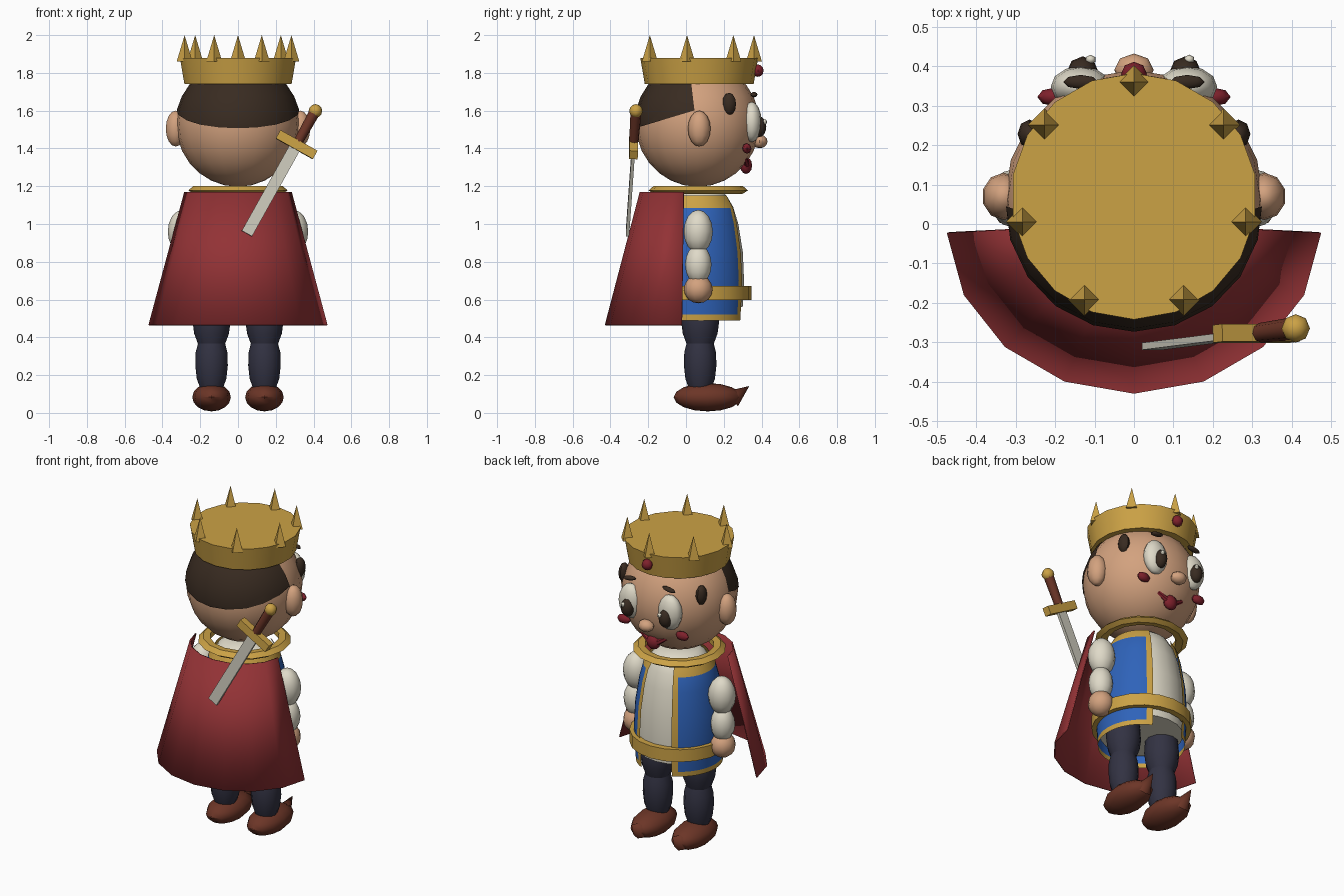
import bpy, bmesh, math
from mathutils import Vector, Matrix

if "Cube" in bpy.data.objects:
    bpy.data.objects.remove(bpy.data.objects["Cube"])


def material(name, r, g, b):
    m = bpy.data.materials.new(name)
    m.diffuse_color = (r, g, b, 1)
    m.use_nodes = True
    m.node_tree.nodes["Principled BSDF"].inputs["Base Color"].default_value = (r, g, b, 1)
    return m


SKIN = material("skin", .65, .36, .21)
HAIR = material("dark brown", .04, .024, .015)
GOLD = material("gold", .60, .36, .06)
CAPE = material("cape red", .29, .032, .036)
RUBY = material("ruby red", .21, .015, .025)
BLUE = material("royal blue", .028, .125, .49)
WHITE = material("off white", .74, .70, .58)
NAVY = material("navy", .032, .032, .055)
LEATHER = material("leather brown", .15, .036, .02)
STEEL = material("steel", .62, .60, .51)

CY = .065  # the body axis lies slightly off centre


def finish(name, bm, mats, angle=45):
    me = bpy.data.meshes.new(name)
    bm.normal_update()
    bm.to_mesh(me)
    bm.free()
    ob = bpy.data.objects.new(name, me)
    bpy.context.collection.objects.link(ob)
    for m in mats if isinstance(mats, list) else [mats]:
        me.materials.append(m)
    if angle:
        bpy.ops.object.select_all(action='DESELECT')
        ob.select_set(True)
        bpy.context.view_layer.objects.active = ob
        bpy.ops.object.shade_smooth_by_angle(angle=math.radians(angle))
    return ob


def ball(name, loc, size, mat, u=12, v=8, rot=Matrix()):
    bm = bmesh.new()
    bmesh.ops.create_uvsphere(bm, u_segments=u, v_segments=v, radius=1)
    bm.transform(Matrix.Translation(loc) @ rot @ Matrix.Diagonal((*size, 1)))
    return finish(name, bm, mat)


def cone(name, start, end, r1, r2, mat, n=8, angle=50):
    start, end = Vector(start), Vector(end)
    axis = end - start
    bm = bmesh.new()
    bmesh.ops.create_cone(bm, cap_ends=True, segments=n, radius1=r1, radius2=r2, depth=axis.length)
    bm.transform(Matrix.Translation((start + end) / 2) @ axis.to_track_quat('Z', 'Y').to_matrix().to_4x4())
    return finish(name, bm, mat, angle)


def box(name, size, mat, matrix):
    bm = bmesh.new()
    bmesh.ops.create_cube(bm, size=1)
    bm.transform(matrix @ Matrix.Diagonal((*size, 1)))
    return finish(name, bm, mat, 0)


def lathe(name, profile, mats, centre=(0, CY), n=20, a0=90, a1=450, rule=None, closed=False, angle=40):
    """Sweep (radius, z) points around a vertical axis; rule picks a material per (column, row)."""
    bm = bmesh.new()
    cols = []
    for i in range(n + 1):
        a = math.radians(a0 + (a1 - a0) * i / n)
        cols.append([bm.verts.new((centre[0] + r * math.cos(a), centre[1] + r * math.sin(a), z))
                     for r, z in profile])
    rows = len(profile)
    for i in range(n):
        for j in range(rows if closed else rows - 1):
            k = (j + 1) % rows
            f = bm.faces.new((cols[i][j], cols[i + 1][j], cols[i + 1][k], cols[i][k]))
            if rule:
                f.material_index = rule(i, j)
    bmesh.ops.remove_doubles(bm, verts=bm.verts, dist=1e-5)
    return finish(name, bm, mats, angle)


# Head, nose and hair
HEAD = (0, CY - .003, 1.53)
ball("head", HEAD, (.328, .328, .333), SKIN, 20, 14)
ball("nose", (0, .39, 1.437), (.05, .042, .036), SKIN, 8, 6)
bm = bmesh.new()
bmesh.ops.create_uvsphere(bm, u_segments=20, v_segments=14, radius=.335)
bm.transform(Matrix.Translation(HEAD))
for point, normal in (((0, .045, 1.6), (0, 1, .12)), ((0, -.26, 1.51), (0, .3, -1))):
    bmesh.ops.bisect_plane(bm, geom=bm.verts[:] + bm.edges[:] + bm.faces[:],
                           plane_co=point, plane_no=normal, clear_outer=True)
finish("hair", bm, HAIR)

# Paired facial features
for s, side in ((-1, "right"), (1, "left")):
    ball(side + "_ear", (s * .33, .07, 1.505), (.055, .06, .095), SKIN, 10, 8)
    ball(side + "_sideburn", (s * .265, .228, 1.635), (.03, .037, .06), HAIR, 8, 6)
    ball(side + "_eye", (s * .135, .348, 1.54), (.076, .052, .107), WHITE)
    ball(side + "_pupil", (s * .13, .385, 1.515), (.04, .04, .056), HAIR, 8, 8)
    ball(side + "_eye_glint", (s * .125 + .015, .417, 1.54), (.014, .012, .015), WHITE, 6, 4)
    ball(side + "_eyebrow", (s * .135, .36, 1.685), (.045, .018, .013), HAIR, 8, 6,
         Matrix.Rotation(s * .15, 4, 'Y'))
    ball(side + "_cheek", (s * .2, .322, 1.40), (.045, .024, .028), RUBY, 8, 4)
    cone(side + "_smile", (s * .03, .322, 1.315), (s * .085, .312, 1.35), .016, .012, RUBY, 6)
ball("mouth", (0, .318, 1.31), (.045, .032, .045), RUBY, 8, 6)

# Crown: closed flared band, seven spikes and a gem
lathe("crown_band", [(0, 1.74), (.288, 1.74), (.312, 1.88), (0, 1.88)], GOLD, (0, .07), 18)
for k in range(7):
    a = math.radians(90 + k * 360 / 7)
    x, y = .29 * math.cos(a), .07 + .29 * math.sin(a)
    cone(f"crown_spike_{k + 1}", (x, y, 1.86), (x, y, 2.0), .042, 0, GOLD, 4, 0)
ball("crown_gem", (0, .38, 1.812), (.033, .031, .033), RUBY, 8, 6)

# Shirt, open tunic with gold edging, belt and collar
lathe("shirt", [(0, .56), (.235, .56), (.243, .68), (.236, .85), (.212, 1.0), (.185, 1.09),
                (.15, 1.15), (.11, 1.18), (0, 1.18)], WHITE)
COLS = 38
tunic = [(.245, .49), (.247, .52), (.252, .6), (.256, .7), (.248, .85), (.225, 1.0), (.203, 1.085), (.165, 1.15)]
lathe("tunic", tunic, [BLUE, GOLD], n=COLS, a0=115, a1=425,
      rule=lambda i, j: int(i == 0 or i == COLS - 1 or j == 0 or j == len(tunic) - 2))
lathe("belt", [(.245, .597), (.281, .597), (.281, .673), (.245, .673)], GOLD, closed=True)
lathe("collar", [(.195, 1.165), (.235, 1.16), (.263, 1.178), (.235, 1.202), (.195, 1.2)], GOLD, closed=True, n=16)

# Arms and legs
for s, side in ((-1, "right"), (1, "left")):
    ball(side + "_upper_sleeve", (s * .292, CY, .96), (.08, .077, .115), WHITE)
    ball(side + "_lower_sleeve", (s * .298, CY, .785), (.07, .07, .105), WHITE)
    ball(side + "_hand", (s * .298, CY, .655), (.073, .076, .075), SKIN, 10, 8)
    c = (s * .14, .075)
    lathe(side + "_thigh", [(0, .36), (.07, .36), (.092, .42), (.1, .48), (.095, .56), (.05, .6), (0, .6)],
          NAVY, c, 12)
    lathe(side + "_shin", [(0, .12), (.06, .13), (.078, .18), (.086, .25), (.084, .32), (.07, .375), (0, .375)],
          NAVY, c, 12)
    ball(side + "_boot", (s * .14, .115, .083), (.102, .18, .075), LEATHER)
    cone(side + "_boot_toe", (s * .14, .245, .075), (s * .14, .335, .142), .05, 0, LEATHER, 8)

# Cape: an open flared half shell
bm = bmesh.new()
columns = []
for i in range(9):
    a = math.radians(183 + 174 * i / 8)
    columns.append([bm.verts.new((rx * math.cos(a), ry * math.sin(a), z))
                    for rx, ry, z in ((.475, .43, .465), (.285, .245, 1.17))])
for p, q in zip(columns, columns[1:]):
    bm.faces.new((p[0], q[0], q[1], p[1]))
cape = finish("cape", bm, CAPE)
solid = cape.modifiers.new("thickness", 'SOLIDIFY')
solid.thickness = .008

# Sword slung across the back, built along its own axis
hilt = (Matrix.Translation((.31, -.277, 1.42)) @ Matrix.Rotation(math.radians(29.2), 4, 'Y')
        @ Matrix.Rotation(math.radians(-3.5), 4, 'X'))
box("sword_blade", (.062, .018, .54), STEEL, hilt @ Matrix.Translation((0, 0, -.27)))
box("sword_guard", (.225, .045, .05), GOLD, hilt)
cone("sword_grip", hilt @ Vector((0, 0, .02)), hilt @ Vector((0, 0, .19)), .025, .029, LEATHER, 8)
ball("sword_pommel", hilt @ Vector((0, 0, .205)), (.036, .036, .036), GOLD, 8, 6)
